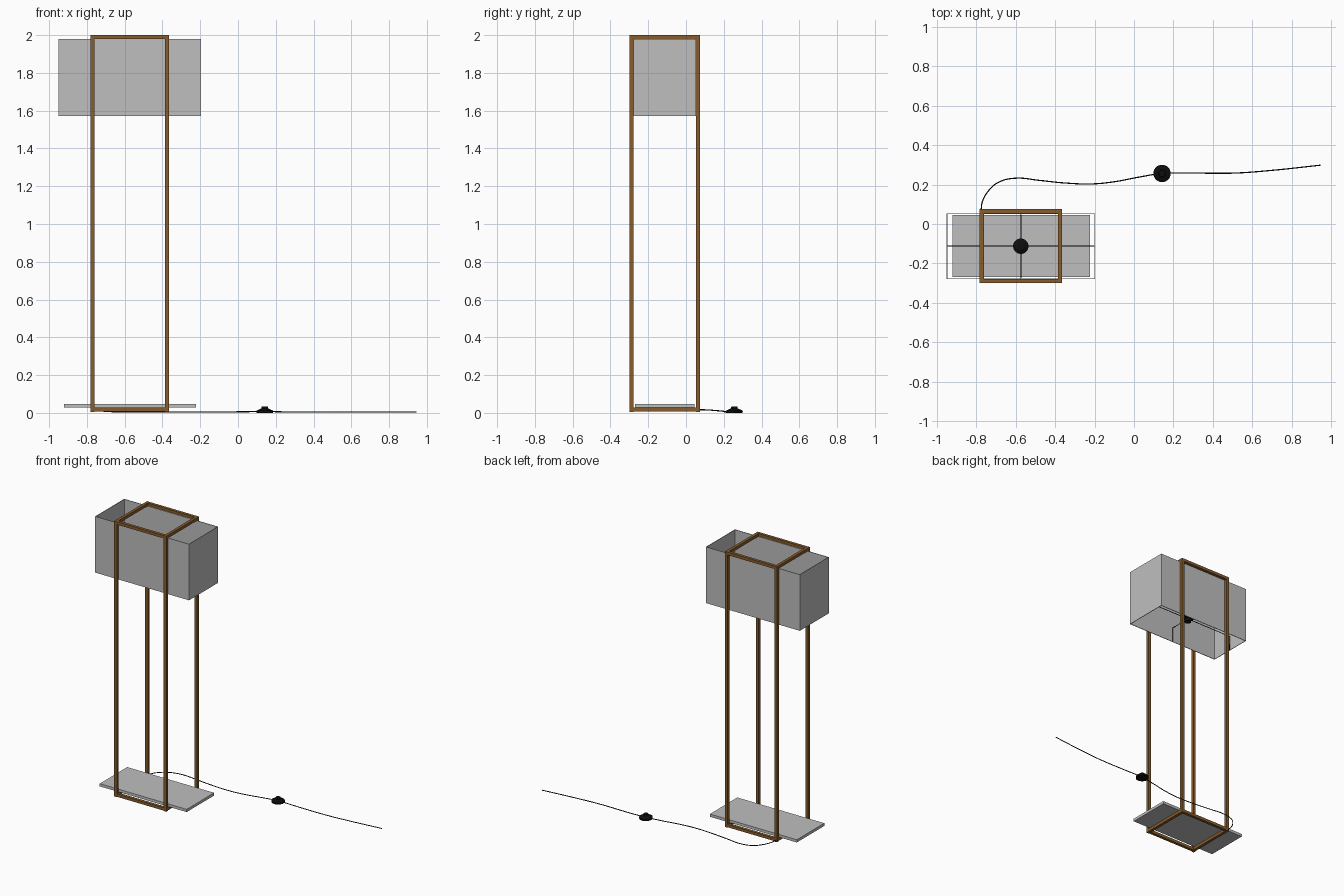
import bpy, bmesh, math
from mathutils import Vector

if "Cube" in bpy.data.objects:
    bpy.data.objects.remove(bpy.data.objects["Cube"])


def material(name, rgb):
    m = bpy.data.materials.new(name)
    m.diffuse_color = (*rgb, 1)
    m.use_nodes = True
    m.node_tree.nodes["Principled BSDF"].inputs["Base Color"].default_value = m.diffuse_color
    return m


WOOD = material("brown wood", (0.235, 0.107, 0.026))
GREY = material("light grey", (0.52, 0.52, 0.52))
BLACK = material("black", (0.004, 0.004, 0.004))


def finish(name, bm, mat):
    bmesh.ops.recalc_face_normals(bm, faces=bm.faces)
    me = bpy.data.meshes.new(name)
    bm.to_mesh(me)
    bm.free()
    me.materials.append(mat)
    ob = bpy.data.objects.new(name, me)
    bpy.context.collection.objects.link(ob)
    return ob


def add_box(bm, lo, hi):
    lo, hi = Vector(lo), Vector(hi)
    verts = bmesh.ops.create_cube(bm, size=1)["verts"]
    for v in verts:
        v.co = (lo + hi) / 2 + v.co * (hi - lo)


def box(name, lo, hi, mat):
    bm = bmesh.new()
    add_box(bm, lo, hi)
    return finish(name, bm, mat)


def lathe(name, profile, centre, mat, steps=32):
    bm = bmesh.new()
    vs = [bm.verts.new((r, 0, z)) for r, z in profile]
    es = [bm.edges.new(p) for p in zip(vs, vs[1:])]
    bmesh.ops.spin(bm, geom=vs + es, cent=(0, 0, 0), axis=(0, 0, 1),
                   angle=2 * math.pi, steps=steps)
    bmesh.ops.remove_doubles(bm, verts=bm.verts, dist=1e-5)
    bmesh.ops.translate(bm, vec=centre, verts=bm.verts)
    ob = finish(name, bm, mat)
    bpy.ops.object.select_all(action="DESELECT")
    bpy.context.view_layer.objects.active = ob
    ob.select_set(True)
    bpy.ops.object.shade_smooth_by_angle(angle=math.radians(30))
    return ob


def tube(name, points, radius, mat, smooth=True):
    cu = bpy.data.curves.new(name, "CURVE")
    cu.dimensions = "3D"
    cu.bevel_depth = radius
    cu.bevel_resolution = 2
    cu.use_fill_caps = True
    cu.resolution_u = 10
    sp = cu.splines.new("BEZIER" if smooth else "POLY")
    if smooth:
        sp.bezier_points.add(len(points) - 1)
        for bp, p in zip(sp.bezier_points, points):
            bp.co = p
            bp.handle_left_type = bp.handle_right_type = "AUTO"
    else:
        sp.points.add(len(points) - 1)
        for bp, p in zip(sp.points, points):
            bp.co = (*p, 1)
    cu.materials.append(mat)
    ob = bpy.data.objects.new(name, cu)
    bpy.context.collection.objects.link(ob)
    return ob


# Wooden frame: four posts joined by a bottom and a top rectangle
T = 0.021
X0, X1, Y0, Y1 = -0.782, -0.365, -0.30, 0.075
for xn, x in (("left", X0), ("right", X1 - T)):
    for yn, y in (("front", Y0), ("back", Y1 - T)):
        box(f"{yn}_{xn}_post", (x, y, 0.004), (x + T, y + T, 2.0), WOOD)
for zn, z in (("bottom", 0.007), ("top", 2.0 - T)):
    for yn, y in (("front", Y0), ("back", Y1 - T)):
        box(f"{zn}_{yn}_rail", (X0 + T, y, z), (X1 - T, y + T, z + T), WOOD)
    for xn, x in (("left", X0), ("right", X1 - T)):
        box(f"{zn}_{xn}_rail", (x, Y0 + T, z), (x + T, Y1 - T, z + T), WOOD)

# Low shelf resting on the bottom rails
box("shelf", (-0.92, -0.269, 0.028), (-0.223, 0.045, 0.048), GREY)

# Rectangular shade, open at top and bottom
SX0, SX1, SY0, SY1, SZ0, SZ1 = -0.95, -0.197, -0.279, 0.054, 1.573, 1.98
W = 0.004
bm = bmesh.new()
rings = []
for d, z in ((0, SZ0), (0, SZ1), (W, SZ1), (W, SZ0)):
    rings.append([bm.verts.new((x, y, z)) for x, y in (
        (SX0 + d, SY0 + d), (SX1 - d, SY0 + d),
        (SX1 - d, SY1 - d), (SX0 + d, SY1 - d))])
for a, b in zip(rings, rings[1:] + rings[:1]):
    for i in range(4):
        j = (i + 1) % 4
        bm.faces.new((a[i], a[j], b[j], b[i]))
finish("lamp_shade", bm, GREY)

# Lamp holder hung on four bent wires inside the shade
CX, CY, CZ = (SX0 + SX1) / 2, (SY0 + SY1) / 2, 1.68
lathe("lamp_holder", [(0, -0.025), (0.022, -0.025), (0.022, 0), (0.039, 0),
                      (0.039, 0.012), (0.018, 0.025), (0, 0.025)],
      (CX, CY, CZ), BLACK)
E = W + 0.002
for name, x, y in (("left", SX0 + E, CY), ("right", SX1 - E, CY),
                   ("front", CX, SY0 + E), ("back", CX, SY1 - E)):
    tube(f"{name}_wire", [(CX, CY, CZ), (x, y, CZ), (x, y, SZ0)],
         0.0025, BLACK, smooth=False)

# Power cable lying on the floor
path = [(-0.774, 0.065, 0.017), (-0.770, 0.107, 0.016), (-0.733, 0.173, 0.011),
        (-0.683, 0.213, 0.007), (-0.60, 0.232, 0.005), (-0.48, 0.221, 0.005),
        (-0.353, 0.208, 0.005), (-0.216, 0.203, 0.005), (-0.10, 0.214, 0.005),
        (0.028, 0.238, 0.006), (0.142, 0.256, 0.007), (0.28, 0.258, 0.005),
        (0.51, 0.258, 0.005), (0.69, 0.271, 0.005), (0.945, 0.298, 0.005)]
tube("power_cable", path, 0.003, BLACK)

# Round foot switch on the cable
lathe("foot_switch", [(0, 0), (0.044, 0), (0.044, 0.012), (0.018, 0.024),
                      (0.016, 0.034), (0, 0.034)], (0.142, 0.256, 0), BLACK)
